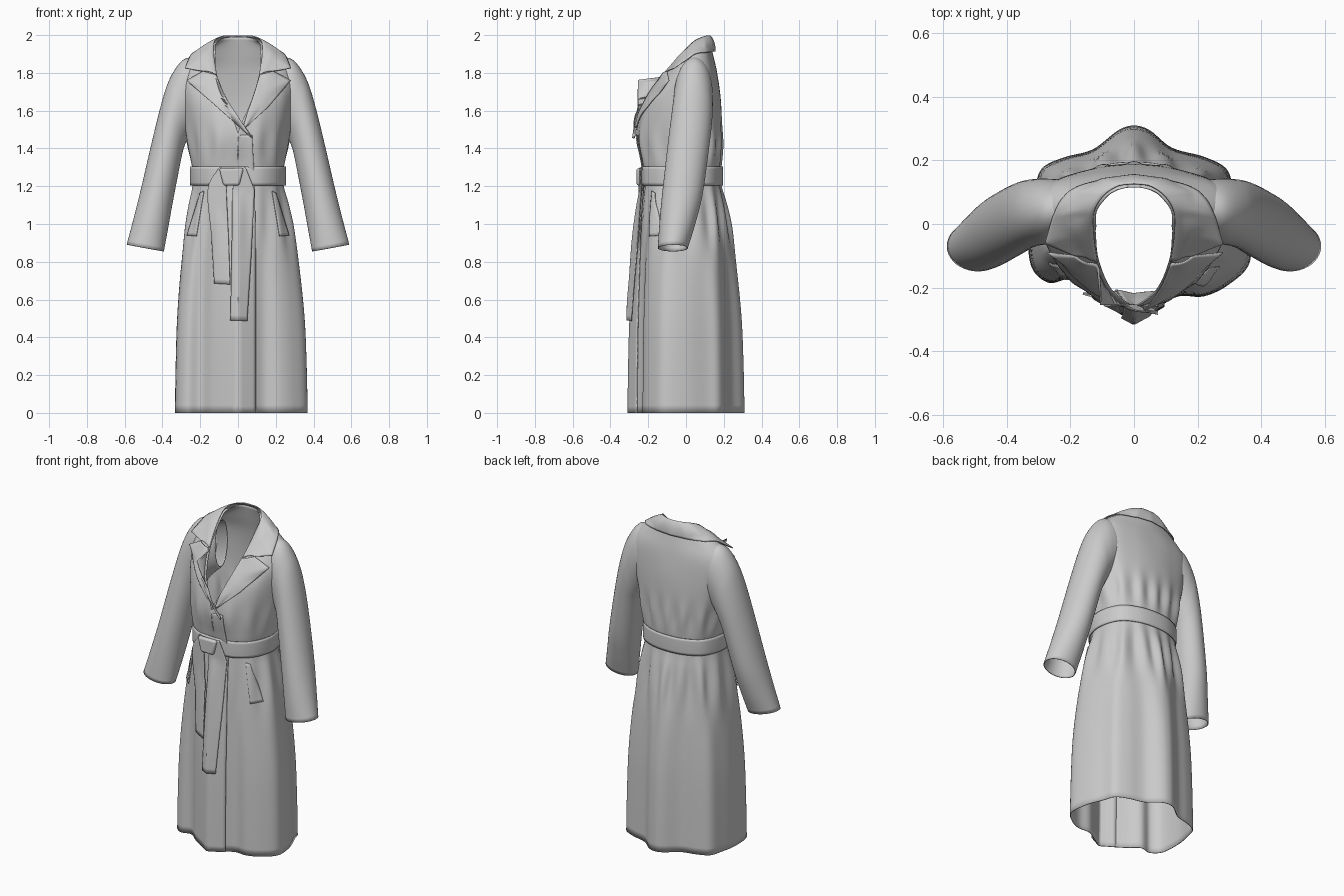
import bpy, math
from mathutils import Vector as V
from mathutils.bvhtree import BVHTree

if "Cube" in bpy.data.objects:
    bpy.data.objects.remove(bpy.data.objects["Cube"])


def spline(pts, n, linear=False):
    """n+1 evenly indexed samples of a Catmull-Rom curve (or polyline)."""
    p = [V(q) for q in pts]
    p = [p[0] * 2 - p[1]] + p + [p[-1] * 2 - p[-2]]
    out = []
    for k in range(n + 1):
        f = k / n * (len(pts) - 1)
        i = min(int(f), len(pts) - 2)
        t = f - i
        a, b, c, d = p[i:i + 4]
        if linear:
            out.append(b.lerp(c, t))
        else:
            out.append((b * 2 + (c - a) * t + (a * 2 - b * 5 + c * 4 - d) * t * t
                        + (b * 3 - a - c * 3 + d) * t ** 3) / 2)
    return out


def grid(name, rows, thick=0.005, offset=-1, mirror=False):
    """Cloth sheet from rows of points, given a little thickness."""
    n = len(rows[0])
    faces = [(j * n + i, j * n + i + 1, (j + 1) * n + i + 1, (j + 1) * n + i)
             for j in range(len(rows) - 1) for i in range(n - 1)]
    me = bpy.data.meshes.new(name)
    me.from_pydata([tuple(p) for r in rows for p in r], [], faces)
    ob = bpy.data.objects.new(name, me)
    bpy.context.collection.objects.link(ob)
    w = ob.modifiers.new("weld", 'WELD')
    w.merge_threshold = 0.0005
    if mirror:
        m = ob.modifiers.new("mirror", 'MIRROR')
        m.merge_threshold = 0.001
    s = ob.modifiers.new("thickness", 'SOLIDIFY')
    s.thickness, s.offset = thick, offset
    return ob


# --- coat body: cross-sections from hem to neck, front centre round to front centre
U = 144
hem = [(0, -.31), (.07, -.268), (.14, -.228), (.22, -.228), (.30, -.19), (.365, -.12),
       (.357, 0), (.315, .11), (.29, .175), (.22, .212), (.12, .24), (.05, .295), (0, .31),
       (-.05, .295), (-.13, .235), (-.22, .21), (-.29, .175), (-.315, .1), (-.333, 0),
       (-.325, -.13), (-.27, -.185), (-.2, -.175), (-.14, -.222), (-.07, -.268), (0, -.31)]
hem = spline([(x, y, 0) for x, y in hem], U)


def ring(half):
    return spline(half + [(-x, y, z) for x, y, z in half[-2::-1]], U)


def flat(z, pts):
    return ring([(x, y, z) for x, y in pts])


waist = flat(1.25, [(0, -.222), (.12, -.205), (.205, -.13), (.238, -.01), (.2, .11), (.11, .165), (0, .18)])
sections = []
for z, w in [(0, 1), (.25, .96), (.5, .88), (.75, .69), (.95, .46), (1.1, .23), (1.19, .06)]:
    sections.append([V((*waist[i].lerp(hem[i], w).xy, z)) for i in range(U + 1)])
sections += [
    waist,
    flat(1.33, [(0, -.235), (.12, -.22), (.215, -.14), (.25, 0), (.215, .12), (.11, .172), (0, .188)]),
    flat(1.48, [(0, -.262), (.12, -.235), (.225, -.145), (.28, 0), (.235, .125), (.12, .177), (0, .19)]),
    flat(1.65, [(.07, -.212), (.15, -.19), (.245, -.12), (.305, .025), (.26, .128), (.13, .172), (0, .185)]),
    ring([(.112, -.118, 1.79), (.18, -.1, 1.78), (.255, -.055, 1.78), (.32, .04, 1.79),
          (.265, .122, 1.79), (.13, .157, 1.8), (0, .165, 1.8)]),
    ring([(.12, -.035, 1.88), (.16, -.03, 1.885), (.21, -.005, 1.885), (.25, .05, 1.885),
          (.21, .105, 1.885), (.1, .132, 1.9), (0, .142, 1.9)]),
    ring([(.12, -.01, 1.91), (.12, .015, 1.935), (.118, .04, 1.955), (.1, .07, 1.975),
          (.075, .098, 1.985), (.04, .115, 1.99), (0, .12, 1.99)])]
cols = [spline([s[i] for s in sections], 78) for i in range(U + 1)]
for i, col in enumerate(cols):          # gathers above and below the belt
    back = 1 - math.cos(2 * math.pi * i / U)
    for p in col:
        amp = (.016 + .018 * back) * (math.exp(-((p.z - 1.03) / .16) ** 2)
                                      + .8 * math.exp(-((p.z - 1.42) / .09) ** 2))
        k = 1 + amp * math.cos(2 * math.pi * 14 * i / U)
        p.x *= k
        p.y *= k
rows = [[c[j] for c in cols] for j in range(79)]
body = grid("coat_body", rows)
tree = BVHTree.FromPolygons([v.co.copy() for v in body.data.vertices],
                            [tuple(f.vertices) for f in body.data.polygons])


def drape(p, gap):
    """Keep a front-facing point in front of the coat body."""
    hit = tree.ray_cast(V((p.x + .0007, -1, max(p.z, .003))), V((0, 1, 0)))[0]
    y = hit.y - gap if hit and hit.y < .02 else -.255
    return V((p.x, min(p.y, y), p.z))


def patch(name, a, b, gap=.012, gap_a=None, bulge=(0, 0, 0), n=24, m=10, front=True, mirror=False):
    """Loft between a curved edge and a cornered edge, laid over the body."""
    A, B = spline(a, n), spline(b, n, True)
    out = []
    for p, q in zip(A, B):
        r = []
        for k in range(m + 1):
            s = k / m
            c = p.lerp(q, s) + V(bulge) * 4 * s * (1 - s)
            if front:
                c = drape(c, gap if gap_a is None else gap_a + (gap - gap_a) * s)
            elif s > .15:
                loc, nor, _, _ = tree.find_nearest(c)
                if (c - loc).dot(nor) < gap:
                    c = loc + nor * gap
            if mirror and abs(p.x) + abs(q.x) < 1e-5:
                c.x = 0
            r.append(c)
        out.append(r)
    return grid(name, out, .005, 0, mirror)


# --- front overlap panel
patch("front_overlap", [(-.08, 9, 0), (-.08, 9, .7), (-.06, 9, 1.2), (-.02, 9, 1.47)],
      [(.095, 9, 0), (.095, 9, .7), (.09, 9, 1.2), (.075, 9, 1.47)], gap=.008, gap_a=-.008, n=60)

# --- sleeves: each ring from an outer and an inner point, a depth centre and half depth
sleeve = [((.15, 1.89), (.15, 1.6), .05, .06), ((.24, 1.882), (.21, 1.54), .045, .09),
          ((.295, 1.862), (.25, 1.49), .04, .1),
          ((.348, 1.79), (.27, 1.45), .036, .103), ((.388, 1.69), (.283, 1.42), .03, .106),
          ((.438, 1.5), (.3, 1.36), .015, .108), ((.508, 1.2), (.345, 1.13), -.018, .105),
          ((.55, 1.03), (.372, .98), -.045, .093), ((.587, .89), (.395, .855), -.07, .077)]
srows = []
for o, i, y, d in sleeve:
    mid, half = (V(o) + V(i)) / 2, (V(o) - V(i)) / 2
    r = []
    for k in range(41):
        t = 2 * math.pi * k / 40
        q = mid + half * math.cos(t)
        r.append(V((q.x, y + d * math.sin(t), q.y)))
    srows.append(r)
scols = [spline([r[k] for r in srows], 48) for k in range(41)]
grid("sleeves", [[c[j] for c in scols] for j in range(49)], .005, 0, mirror=True)

# --- collar: fold line round the neck, falling to its outer edge
patch("collar", [(.115, -.12, 1.79), (.127, -.03, 1.895), (.125, .04, 1.965), (.095, .09, 1.99),
                 (.05, .12, 1.997), (0, .127, 1.997)],
      [(.185, -.1, 1.808), (.28, -.062, 1.825), (.255, .025, 1.885), (.2, .098, 1.902),
       (.1, .142, 1.912), (0, .155, 1.914)],
      gap=.009, bulge=(.006, .006, .008), n=40, front=False, mirror=True)

# --- lapels: the one on -x crosses over the other
patch("lapel_over", [(.075, -.272, 1.455), (.0, -.27, 1.57), (-.07, -.205, 1.68), (-.115, -.12, 1.79)],
      [(.075, -.272, 1.455), (-.1, -.21, 1.61), (-.272, -.09, 1.76), (-.185, -.1, 1.808)],
      gap=.012, bulge=(0, -.012, 0))
patch("lapel_under", [(.03, -.262, 1.52), (.05, -.25, 1.59), (.085, -.195, 1.69), (.115, -.12, 1.79)],
      [(.04, -.258, 1.51), (.16, -.19, 1.62), (.28, -.09, 1.76), (.185, -.1, 1.808)],
      gap=.01, bulge=(0, -.012, 0))

# --- belt around the waist
brows = []
for z, g in [(1.205, .012), (1.22, .013), (1.255, .013), (1.29, .013), (1.305, .012)]:
    brows.append([V((p.x + p.xy.normalized().x * g, p.y + p.xy.normalized().y * g, z)) for p in waist])
grid("belt", brows, .006, 0)

# --- belt tails, hanging from the knot
patch("belt_tail_short", [(-.1, -.236, 1.3), (-.16, -.22, 1.18), (-.14, -.22, .93), (-.125, -.23, .685)],
      [(-.05, -.248, 1.29), (-.062, -.245, 1.18), (-.05, -.25, .93), (-.042, -.25, .68)], n=30)
patch("belt_tail_long", [(-.01, -.248, 1.29), (-.028, -.248, 1.18), (-.033, -.25, .83), (-.04, -.255, .49)],
      [(.04, -.243, 1.3), (.088, -.235, 1.18), (.07, -.24, .83), (.048, -.255, .487)],
      gap=.016, n=36)

# --- knot: tapered block
bpy.ops.mesh.primitive_cube_add(size=1, location=(-.035, -.247, 1.25))
knot = bpy.context.object
knot.name = "belt_knot"
for v in knot.data.vertices:
    v.co.x *= .13 if v.co.z > 0 else .085
    v.co.y *= .03
    v.co.z *= .092
bev = knot.modifiers.new("bevel", 'BEVEL')
bev.width, bev.segments = .012, 3

# --- slanted pocket welts
for s in (-1, 1):
    patch("pocket_welt_" + ("left" if s > 0 else "right"),
          [(s * .18, 9, 1.175), (s * .22, 9, .935)],
          [(s * .2, 9, 1.165), (s * .27, 9, .94)], gap=.006, n=14, m=5)

bpy.ops.object.select_all(action='SELECT')
bpy.context.view_layer.objects.active = body
bpy.ops.object.shade_smooth_by_angle(angle=math.radians(50))
